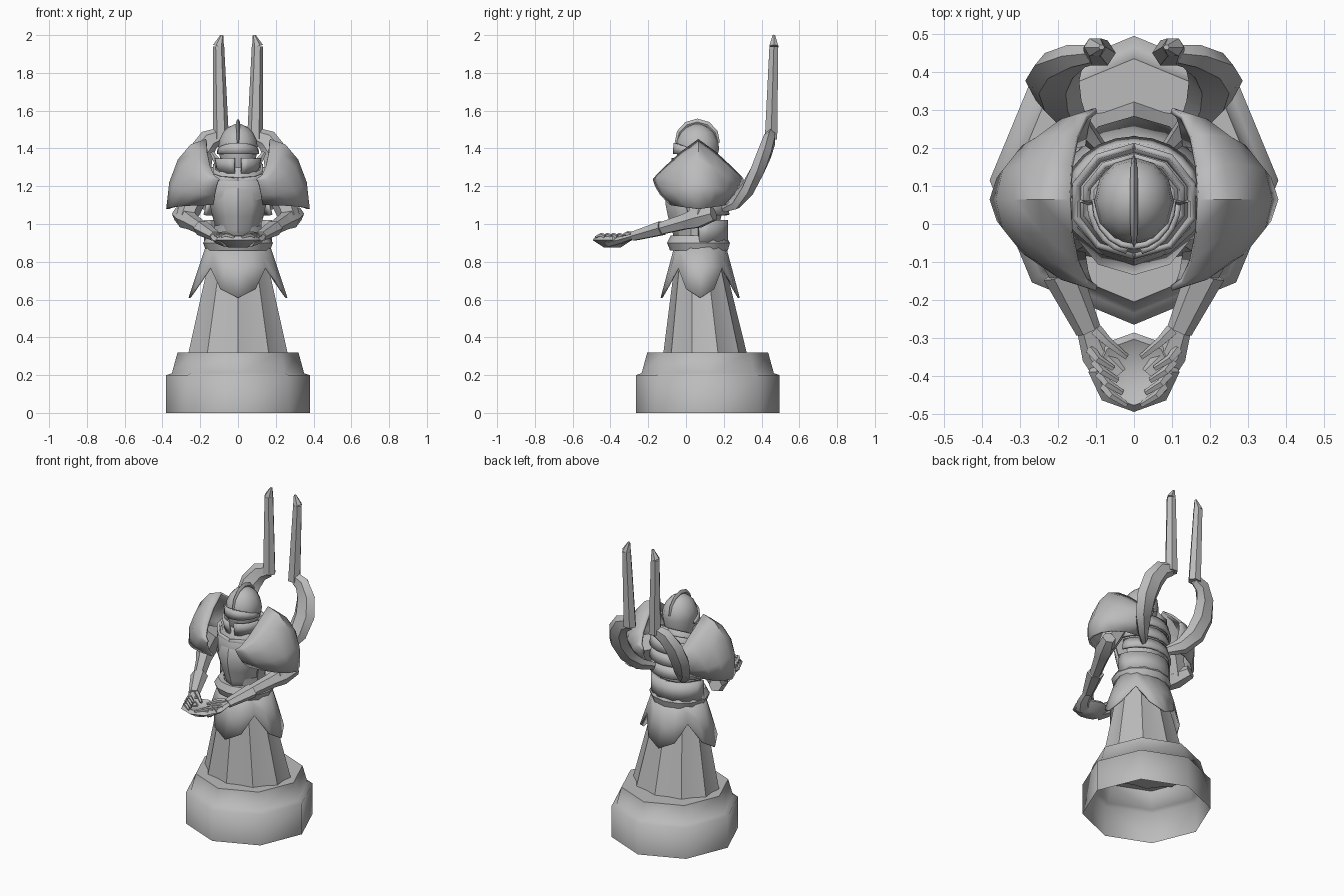
import bpy, bmesh
from math import sin, cos, pi, radians
from mathutils import Vector

cube = bpy.data.objects.get("Cube")
if cube:
    bpy.data.objects.remove(cube)

GREY = (.5, .5, .5, 1)
stone = bpy.data.materials.new("grey stone")
stone.use_nodes = True
stone.diffuse_color = GREY
stone.node_tree.nodes["Principled BSDF"].inputs["Base Color"].default_value = GREY


def steps(start, stop, count):
    """Evenly spaced values, both ends included."""
    return [start + (stop - start) * i / count for i in range(count + 1)]


def skin(name, rings, closed=True, bottom=True, mirror=False, thick=0, angle=35):
    """Join a list of equal-length point rings into one object."""
    bm = bmesh.new()
    rows = [[bm.verts.new(point) for point in ring] for ring in rings]
    for lower, upper in zip(rows, rows[1:]):
        for i in range(0 if closed else 1, len(lower)):
            bm.faces.new((lower[i - 1], lower[i], upper[i], upper[i - 1]))
    if closed and bottom:
        bm.faces.new(rows[0])
    if closed and not thick:
        bm.faces.new(rows[-1])
    bmesh.ops.recalc_face_normals(bm, faces=bm.faces)
    mesh = bpy.data.meshes.new(name)
    bm.to_mesh(mesh)
    bm.free()
    mesh.materials.append(stone)
    part = bpy.data.objects.new(name, mesh)
    bpy.context.collection.objects.link(part)
    bpy.ops.object.select_all(action="DESELECT")
    part.select_set(True)
    bpy.context.view_layer.objects.active = part
    bpy.ops.object.shade_smooth_by_angle(angle=radians(angle))
    if thick:
        part.modifiers.new("Thickness", "SOLIDIFY").thickness = thick
    if mirror:
        part.modifiers.new("Mirror", "MIRROR")


def spine(z):
    """Depth of the body's centre line, which leans back towards the feet."""
    return max(.06, .12 - .06 * z)


def stack(name, profile, sides=12, squash=.9, pleat=1, centre=None, **options):
    """Lathe-like part from (height, radius) pairs; odd corners are pulled in by pleat."""
    rings = []
    for z, radius in profile:
        middle = spine(z) if centre is None else centre
        ring = []
        for i in range(sides):
            turn = 2 * pi * i / sides - pi / 2
            reach = radius * (pleat if i % 2 else 1)
            ring.append((reach * cos(turn), middle + squash * reach * sin(turn), z))
        rings.append(ring)
    skin(name, rings, **options)


def band(name, low, high, start=0, stop=1.3, facing=1, peak=0, squash=.9, thick=.015):
    """Mirrored curved plate between two (height, radius) edges; facing 1 is the back."""
    rings = []
    for (z, radius), lift in ((low, 0), (high, peak)):
        rings.append([(radius * sin(a), .06 + facing * squash * radius * cos(a), z + lift * cos(a))
                      for a in steps(start, stop, 5)])
    skin(name, rings, closed=False, mirror=True, thick=thick)


def tube(name, path, start, end, bulge=0, flat=1, sides=6, up=(0, 0, 1), mirror=True):
    """Tapered limb along a path, optionally fuller in the middle."""
    path = [Vector(point) for point in path]
    last = len(path) - 1
    rings = []
    for i, point in enumerate(path):
        along = (path[min(i + 1, last)] - path[max(i - 1, 0)]).normalized()
        across = along.cross(Vector(up)).normalized()
        over = across.cross(along) * flat
        radius = start + (end - start) * i / last + bulge * sin(pi * i / last)
        rings.append([point + radius * (across * cos(a) + over * sin(a))
                      for a in steps(0, 2 * pi, sides)[:-1]])
    skin(name, rings, mirror=mirror)


# Octagonal plinth, open underneath
stack("plinth", [(0, .38), (.2, .38), (.21, .35), (.32, .32)],
      sides=8, squash=1, centre=.115, bottom=False, angle=75)

# Pleated robe
stack("robe", [(.3, .28), (.9, .14)], sides=20, squash=.8, pleat=.92)

# Overskirt hanging in four points, flaring as it drops
overskirt = []
for fall in steps(0, 1, 2):
    ring = []
    for turn in steps(0, 2 * pi, 16)[:-1]:
        drop = fall * (.13 + .16 * abs(cos(2 * turn)))
        reach = .165 + drop / 3
        ring.append((reach * cos(turn), .075 + .8 * reach * sin(turn), .9 - drop))
    overskirt.append(ring)
skin("overskirt", overskirt, bottom=False, thick=.01)

# Belt with a tall plate behind
stack("belt", [(.86, .17), (.9, .185), (.94, .16)])
band("waist_plate", (.9, .18), (1.02, .18), stop=1.5, thick=.03)

# Torso, swelling breastplate and back bands
stack("torso", [(.9, .13), (1, .13), (1.15, .17), (1.22, .17), (1.3, .11)], sides=10)
breastplate = []
for rise in steps(0, 1, 5):
    swell = .05 * sin(pi * rise ** 1.5)
    breastplate.append([(u * (.1 + swell), .1 * u * u - .06 - swell, .9 + .35 * rise)
                        for u in steps(-1, 1, 4)])
skin("breastplate", breastplate, closed=False, thick=.015)
for z in (1.05, 1.13, 1.21):
    band("back_band", (z, .19), (z + .07, .17))

# Nested collars, high behind and low in front
band("outer_collar", (1.2, .15), (1.28, .17), stop=pi, peak=.04)
band("inner_collar", (1.2, .12), (1.3, .14), stop=pi, peak=.05)

# Helmet with crest, brow and cheek guards around the visor slot
dome = [(1.4 + .13 * sin(a), .105 * cos(a)) for a in steps(0, 1.4, 4)]
stack("helmet", [(1.2, .05), (1.3, .085)] + dome, squash=1.1, angle=40)
tube("crest", [(0, .06 - .11 * cos(a), 1.43 + .11 * sin(a)) for a in steps(0, pi, 6)],
     start=.01, end=.01, bulge=.008, flat=.6, sides=4, up=(1, 0, 0), mirror=False)
band("brow_guard", (1.37, .112), (1.39, .11), stop=1.6, facing=-1, peak=.04, squash=1.15)
band("cheek_guard", (1.27, .095), (1.35, .11), start=.15, stop=1.6, facing=-1, squash=1.15)
band("chin_guard", (1.2, .055), (1.27, .095), start=.15, stop=1.6, facing=-1, squash=1.15)
tube("ear_tab", [(.09, .05, 1.3), (.14, .06, 1.38)], start=.025, end=.01, flat=.4, sides=4,
     up=(0, 1, 0))

# Pauldrons roll from a peaked neck edge over the shoulder to a flared lower edge
pauldron = []
for roll in steps(0, 1, 4):
    out, top = sin(roll * pi / 2), cos(roll * pi / 2)
    inner, outer = .1 + .03 * roll, .17 + .21 * out
    hem, crown = 1.1 + .14 * top, 1.08 + .37 * top
    depth = .24 - .09 * roll ** 3
    pauldron.append([(inner + (outer - inner) * sin(a), .065 - depth * cos(a),
                      hem + (crown - hem) * (1 - abs(cos(a)) ** 1.2))
                     for a in steps(0, pi, 8)])
skin("pauldron", pauldron, closed=False, mirror=True, thick=.015, angle=50)

# Arms reaching forward
shoulder, elbow, wrist = Vector((.22, .09, 1.17)), Vector((.275, .06, 1.03)), Vector((.12, -.28, .935))
tube("upper_arm", [shoulder, elbow], start=.07, end=.055, up=(0, 1, 0))
tube("elbow_guard", [elbow.lerp(wrist, t) for t in (-.25, 0, .2)], start=.04, end=.045, bulge=.015)
tube("forearm", [elbow, elbow.lerp(wrist, .6)], start=.05, end=.035)
tube("gauntlet_cuff", [elbow.lerp(wrist, .55), wrist], start=.052, end=.034, flat=.8)

# Cupped hands
tube("palm", [wrist, (.1, -.34, .915), (.05, -.4, .9)], start=.03, end=.05, flat=.5)
stack("cupped_bowl", [(.875, .05), (.915, .12), (.935, .1), (.915, .06)],
      sides=8, squash=.87, centre=-.39)
for i in range(4):
    knuckle = Vector((.115, -.33, .93)) - Vector((.012, .032, 0)) * i
    tip = knuckle - Vector((.06, .05, 0))
    bend = knuckle.lerp(tip, .5) + Vector((.01, 0, .012))
    tube("finger", [knuckle, bend, tip], start=.015, end=.008, sides=5)
tube("thumb", [(.1, -.28, .94), (.07, -.31, .95), (.02, -.35, .93)], start=.018, end=.008, sides=5)

# Tall back blades: a broad bowed hook below, a straight blade and a slanted tip above
hook = [(.09 + .125 * sin(a), .2 + .25 * sin(a / 2), 1.28 - .19 * cos(a)) for a in steps(0, pi, 6)]
base, neck, tip = (.09, .45, 1.45), (.103, .465, 1.94), (.085, .465, 2)
tube("blade_hook", hook, start=.03, end=.042, bulge=.035, flat=.6, up=(0, 1, 0))
tube("blade", [base, neck], start=.042, end=.03, flat=.9, up=(0, 1, 0))
tube("blade_tip", [neck, tip], start=.03, end=.008, flat=.9, up=(0, 1, 0))
